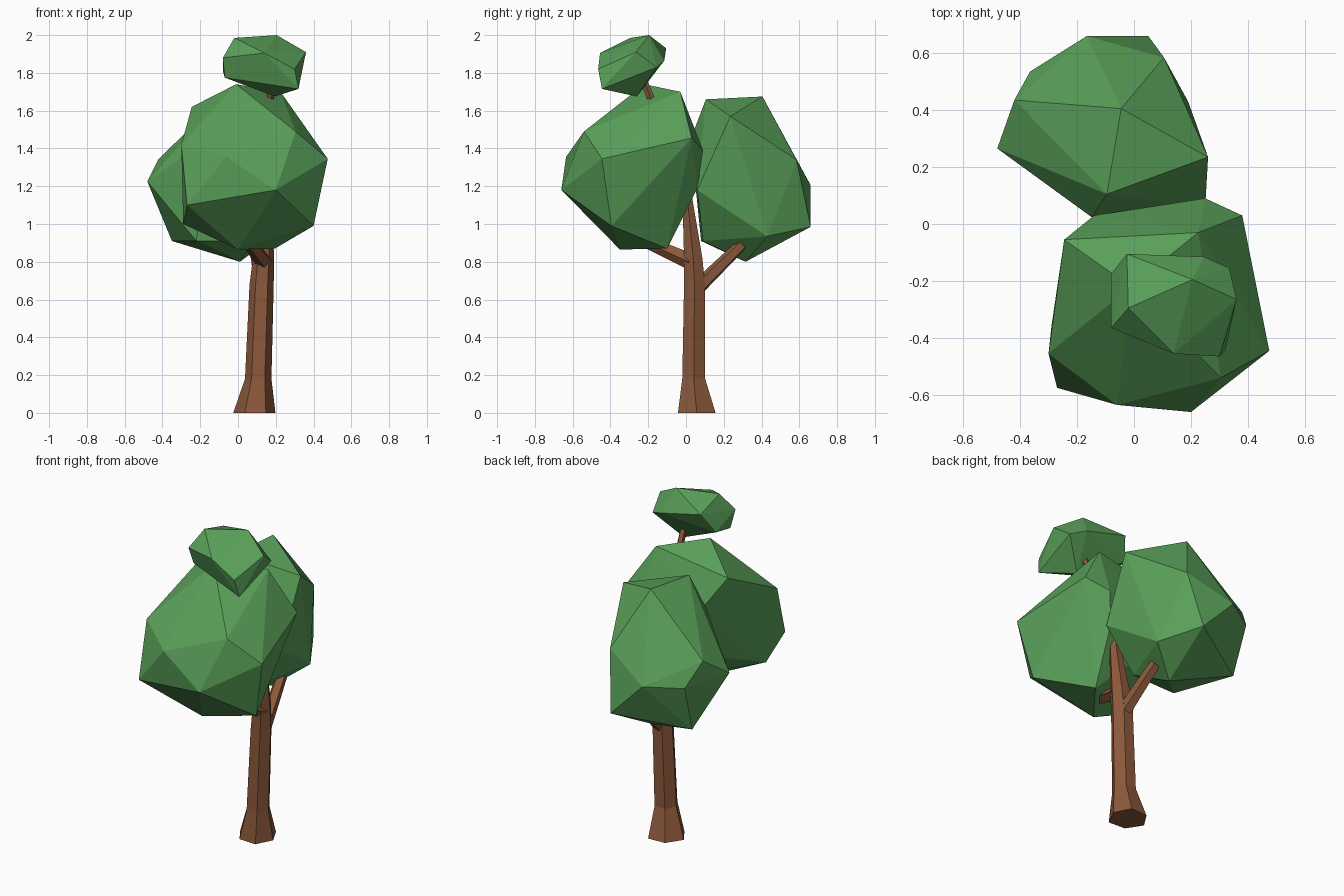
import bpy, bmesh, math
from mathutils import Vector


def material(name, color):
    m = bpy.data.materials.new(name)
    m.diffuse_color = (*color, 1)
    return m


leaf = material("leaf_green", (0.10, 0.35, 0.10))
bark = material("bark_brown", (0.26, 0.10, 0.045))


def finish(bm, name, mat):
    bmesh.ops.recalc_face_normals(bm, faces=bm.faces)
    me = bpy.data.meshes.new(name)
    bm.to_mesh(me)
    bm.free()
    me.materials.append(mat)
    ob = bpy.data.objects.new(name, me)
    bpy.context.collection.objects.link(ob)
    return ob


def crown(name, corners):
    """Faceted leaf mass: the hull around a few corners."""
    bm = bmesh.new()
    for c in corners:
        bm.verts.new(c)
    bmesh.ops.convex_hull(bm, input=bm.verts)
    bmesh.ops.delete(bm, geom=[v for v in bm.verts if not v.link_faces], context='VERTS')
    finish(bm, name, leaf)


def limb(name, rings, sides, axis=(0, 0, 1), flare=0.0):
    """Tapered tube through (x, y, z, radius) rings; flare makes root lobes."""
    bm = bmesh.new()
    q = Vector(axis).to_track_quat('Z', 'Y')
    loops = []
    for k, (x, y, z, r) in enumerate(rings):
        loop = []
        for i in range(sides):
            a = 2 * math.pi * i / sides
            rr = r * (1 - flare * (i % 2)) if k == 0 else r
            loop.append(bm.verts.new(Vector((x, y, z)) + q @ Vector((rr * math.cos(a), rr * math.sin(a), 0))))
        loops.append(loop)
    for a, b in zip(loops, loops[1:]):
        for i in range(sides):
            j = (i + 1) % sides
            bm.faces.new((a[i], a[j], b[j], b[i]))
    bm.faces.new(loops[0])
    bm.faces.new(loops[-1])
    finish(bm, name, bark)


def branch(name, start, end, r0, r1, sides=5):
    limb(name, [(*start, r0), (*end, r1)], sides, Vector(end) - Vector(start))


# Trunk with flared roots
limb("trunk", [(0.09, 0.057, 0, 0.115), (0.107, 0.041, 0.18, 0.07),
               (0.125, 0.045, 0.68, 0.064), (0.135, 0.038, 0.82, 0.056),
               (0.15, 0.005, 1.16, 0.028)], 6, flare=0.06)

# Branches
branch("back_branch", (0.13, 0.06, 0.66), (0.09, 0.295, 0.89), 0.042, 0.032)
branch("front_branch", (0.14, 0.03, 0.80), (0.04, -0.24, 0.92), 0.046, 0.032)
branch("top_twig", (0.17, -0.16, 1.60), (0.17, -0.24, 1.80), 0.022, 0.018)

# Front leaf mass
crown("front_crown", [
    (-0.01, -0.22, 1.74), (0.225, -0.03, 1.70), (-0.245, -0.055, 1.62),
    (-0.30, -0.455, 1.42), (-0.27, -0.575, 1.10), (-0.29, -0.36, 1.00),
    (-0.06, -0.635, 1.355), (0.20, -0.66, 1.18), (0.305, -0.54, 1.49),
    (0.475, -0.445, 1.345), (0.38, 0.03, 1.455), (0.25, 0.09, 1.39),
    (0.40, -0.395, 0.99), (0.0, -0.35, 0.865), (0.195, -0.10, 0.87),
    (-0.14, 0.03, 1.45), (-0.05, 0.0, 1.12), (0.22, 0.06, 1.19)])

# Back leaf mass
crown("back_crown", [
    (-0.045, 0.405, 1.675), (-0.095, 0.105, 1.66), (0.26, 0.235, 1.57),
    (-0.48, 0.265, 1.225), (-0.42, 0.435, 1.345), (-0.365, 0.535, 1.20),
    (-0.35, 0.44, 0.91), (-0.165, 0.66, 1.205), (0.05, 0.66, 0.985),
    (0.105, 0.585, 1.34), (0.19, 0.43, 0.935), (0.25, 0.06, 1.18),
    (0.01, 0.315, 0.80), (0.08, 0.09, 0.91), (-0.22, 0.08, 0.91),
    (-0.15, 0.025, 1.45)])

# Small top leaf mass
crown("top_crown", [
    (0.205, -0.195, 2.0), (-0.02, -0.295, 1.985), (-0.08, -0.365, 1.88),
    (-0.08, -0.175, 1.81), (-0.07, -0.33, 1.775), (-0.025, -0.105, 1.93),
    (0.245, -0.115, 1.865), (0.335, -0.155, 1.83), (0.36, -0.265, 1.91),
    (0.30, -0.465, 1.82), (0.14, -0.455, 1.905), (0.32, -0.445, 1.715),
    (0.195, -0.26, 1.675), (0.08, -0.22, 1.745)])
